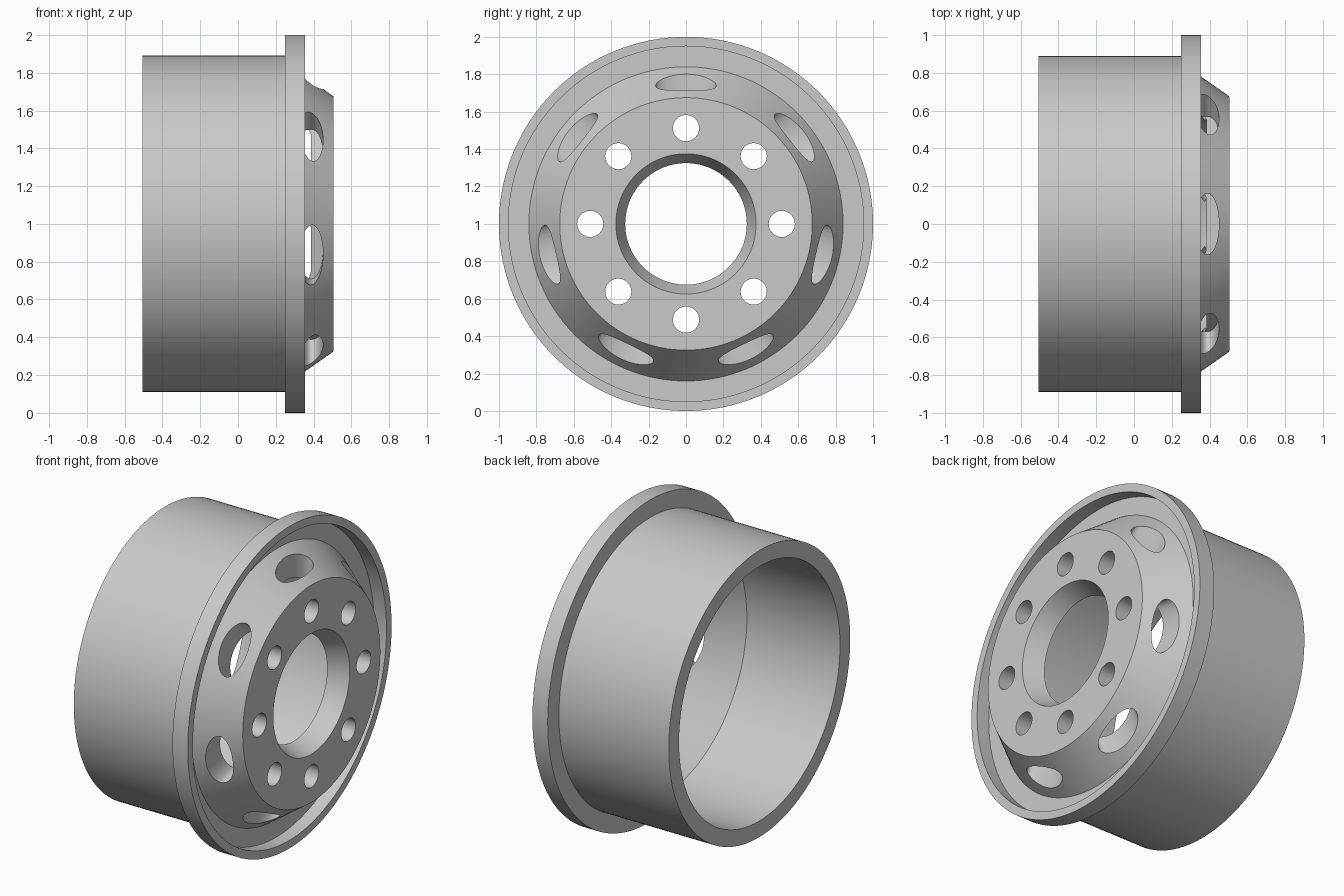
import bpy, bmesh, math
from mathutils import Matrix, Vector

if "Cube" in bpy.data.objects:
    bpy.data.objects.remove(bpy.data.objects["Cube"])

CENTRE = Vector((0, 0, 1))

steel = bpy.data.materials.new("grey_steel")
steel.diffuse_color = (0.59, 0.59, 0.59, 1)
steel.use_nodes = True
steel.node_tree.nodes["Principled BSDF"].inputs["Base Color"].default_value = steel.diffuse_color


def make_object(name, bm):
    # Make the closed solid face outward
    if bm.calc_volume(signed=True) < 0:
        bmesh.ops.reverse_faces(bm, faces=bm.faces[:])
    bm.normal_update()
    mesh = bpy.data.meshes.new(name)
    bm.to_mesh(mesh)
    bm.free()
    mesh.materials.append(steel)
    obj = bpy.data.objects.new(name, mesh)
    bpy.context.collection.objects.link(obj)
    return obj


def lathe(name, profile, segments):
    """Revolve a closed (x, radius) profile about the wheel axle."""
    bm = bmesh.new()
    rings = []
    for i in range(segments):
        a = 2 * math.pi * i / segments
        rings.append([bm.verts.new(CENTRE + Vector((x, r * math.sin(a), r * math.cos(a))))
                      for x, r in profile])
    n = len(profile)
    for i in range(segments):
        here, after = rings[i], rings[(i + 1) % segments]
        for j in range(n):
            k = (j + 1) % n
            bm.faces.new((here[j], here[k], after[k], after[j]))
    return make_object(name, bm)


def cut_ring(target, name, count, local, segments):
    """Cut evenly spaced round or oval holes around the axle."""
    bm = bmesh.new()
    for i in range(count):
        spin = Matrix.Rotation(i * 2 * math.pi / count, 4, 'X')
        bmesh.ops.create_cone(bm, cap_ends=True, segments=segments, radius1=1, radius2=1,
                              depth=1, matrix=Matrix.Translation(CENTRE) @ spin @ local)
    cutter = make_object(name, bm)
    cutter.hide_render = True
    bpy.context.view_layer.objects.active = target
    mod = target.modifiers.new(name, 'BOOLEAN')
    mod.operation = 'DIFFERENCE'
    mod.solver = 'EXACT'
    mod.object = cutter
    bpy.ops.object.modifier_apply(modifier=mod.name)
    bpy.data.objects.remove(cutter)


# Rim: barrel, flange with recessed front, conical dish and hub face
rim = lathe("wheel_rim", [
    (-0.505, 0.79), (-0.505, 0.89), (0.25, 0.89),       # barrel
    (0.25, 1.0), (0.355, 1.0), (0.355, 0.95),           # flange lip
    (0.27, 0.95), (0.27, 0.84),                         # recess
    (0.505, 0.675), (0.505, 0.375),                     # dish and hub face
    (0.385, 0.325), (0.385, 0.613), (0.135, 0.79),      # tapered bore and inside
], 128)

# Eight lug holes along the axle
cut_ring(rim, "lug_holes", 8,
         Matrix.Translation((0.45, 0, 0.512)) @ Matrix.Rotation(math.pi / 2, 4, 'Y')
         @ Matrix.Diagonal((0.07, 0.07, 0.4, 1)), 32)

# Seven oval vents along the radius
cut_ring(rim, "vents", 7,
         Matrix.Translation((0.388, 0, 0.745)) @ Matrix.Diagonal((0.062, 0.162, 0.29, 1)), 48)

bpy.ops.object.select_all(action='DESELECT')
rim.select_set(True)
bpy.context.view_layer.objects.active = rim
bpy.ops.object.shade_smooth_by_angle(angle=math.radians(25))
